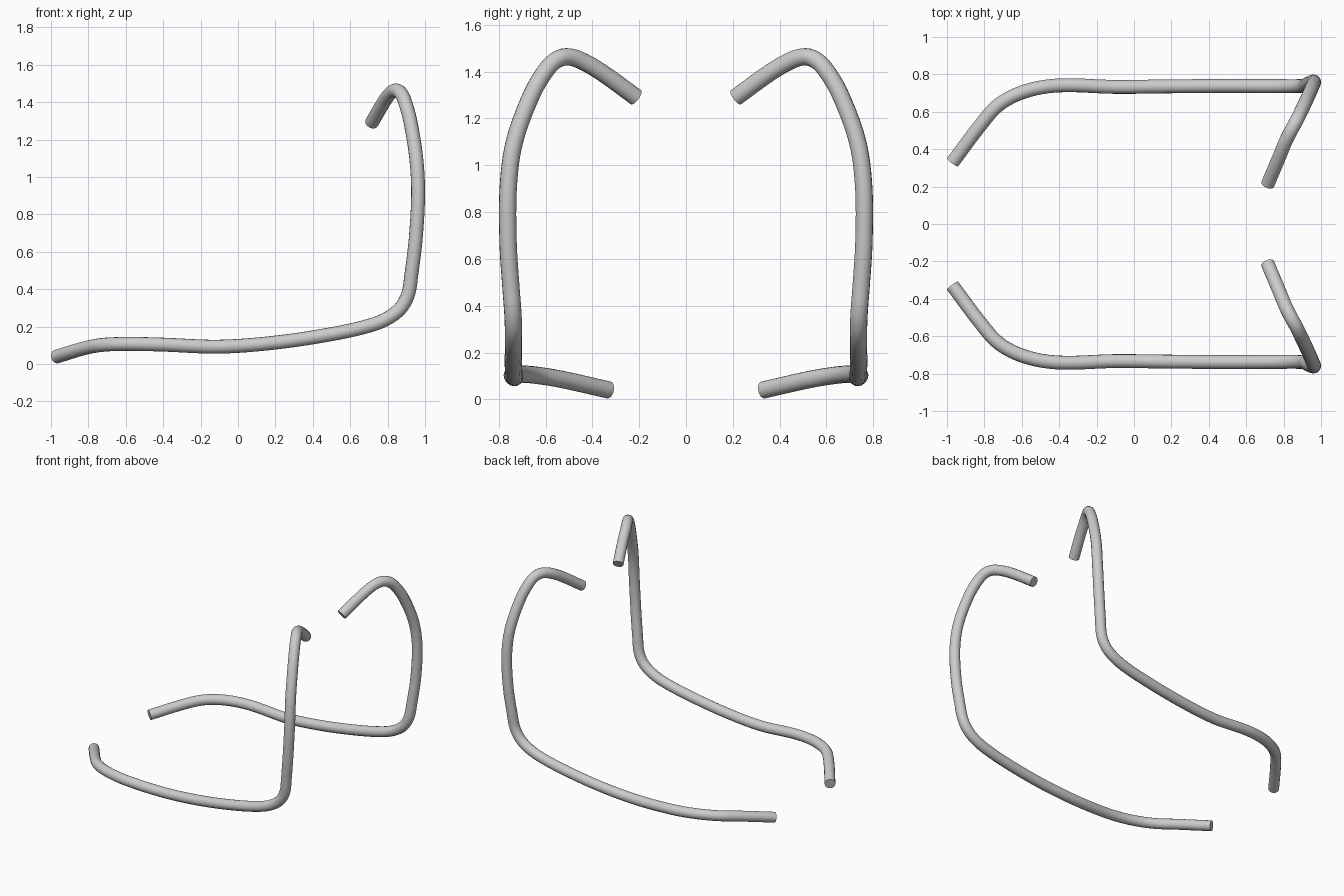
import bpy
from mathutils import Vector

cube = bpy.data.objects.get("Cube")
if cube:
    bpy.data.objects.remove(cube, do_unlink=True)

RADIUS = 0.037

# Plain grey tube material
grey = bpy.data.materials.new("light_grey")
grey.use_nodes = True
colour = (0.6, 0.6, 0.6, 1)
grey.diffuse_color = colour
grey.node_tree.nodes["Principled BSDF"].inputs["Base Color"].default_value = colour

# Centre line: inward foot, long runner, upright, hooked top
PATH = [
    (-0.97, 0.33, 0.04), (-0.82, 0.53, 0.085), (-0.72, 0.64, 0.103),
    (-0.58, 0.71, 0.108), (-0.4, 0.741, 0.104), (-0.1, 0.733, 0.093),
    (0.2, 0.736, 0.115), (0.5, 0.738, 0.16), (0.7, 0.737, 0.205),
    (0.8, 0.737, 0.245), (0.87, 0.737, 0.3), (0.91, 0.74, 0.375),
    (0.927, 0.748, 0.48), (0.95, 0.76, 0.67), (0.963, 0.759, 0.91),
    (0.953, 0.733, 1.1), (0.921, 0.66, 1.3), (0.89, 0.595, 1.41),
    (0.867, 0.548, 1.453), (0.84, 0.5, 1.463), (0.81, 0.44, 1.443),
    (0.775, 0.355, 1.393), (0.715, 0.213, 1.29),
]


def make_tube(name, side):
    """Sweep a round section along the path, on the given side of y."""
    curve = bpy.data.curves.new(name + "_path", "CURVE")
    curve.dimensions = "3D"
    curve.resolution_u = 6
    curve.bevel_depth = RADIUS
    curve.bevel_resolution = 6
    curve.use_fill_caps = True
    spline = curve.splines.new("BEZIER")
    spline.bezier_points.add(len(PATH) - 1)
    points = [Vector((x, y * side, z)) for x, y, z in PATH]
    last = len(points) - 1
    for i, (bp, p) in enumerate(zip(spline.bezier_points, points)):
        before, after = points[max(i - 1, 0)], points[min(i + 1, last)]
        tangent = (after - before).normalized()
        bp.co = p
        bp.handle_left_type = bp.handle_right_type = "FREE"
        bp.handle_left = p - tangent * (p - before).length / 3
        bp.handle_right = p + tangent * (after - p).length / 3

    # Turn the swept curve into a plain mesh
    helper = bpy.data.objects.new(name + "_helper", curve)
    bpy.context.collection.objects.link(helper)
    graph = bpy.context.evaluated_depsgraph_get()
    mesh = bpy.data.meshes.new_from_object(helper.evaluated_get(graph))
    bpy.data.objects.remove(helper, do_unlink=True)
    mesh.name = name
    mesh.materials.clear()
    mesh.materials.append(grey)
    tube = bpy.data.objects.new(name, mesh)
    bpy.context.collection.objects.link(tube)

    bpy.ops.object.select_all(action="DESELECT")
    tube.select_set(True)
    bpy.context.view_layer.objects.active = tube
    bpy.ops.object.shade_smooth_by_angle()


make_tube("front_rail", -1)
make_tube("back_rail", 1)
